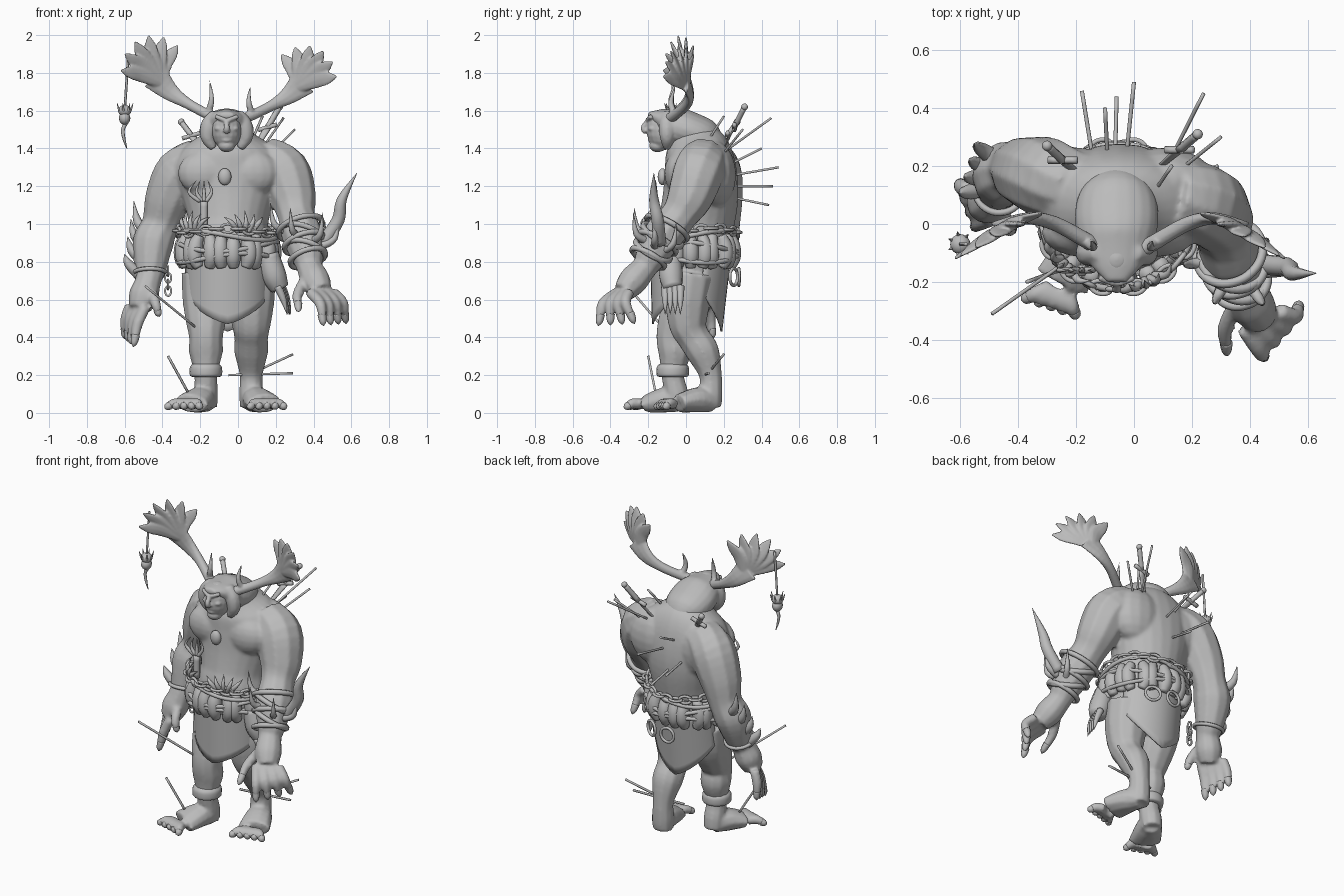
import bpy, bmesh
from math import sin, cos, pi, tau
from mathutils import Vector

default_cube = bpy.data.objects.get("Cube")
if default_cube:
    bpy.data.objects.remove(default_cube, do_unlink=True)

grey = bpy.data.materials.new("plain grey")
grey.use_nodes = True
colour = (.5, .5, .5, 1)
grey.diffuse_color = colour
grey.node_tree.nodes["Principled BSDF"].inputs["Base Color"].default_value = colour
across, depth, upward = Vector((1, 0, 0)), Vector((0, 1, 0)), Vector((0, 0, 1))


def finish(bm, name, voxel=None, rounds=4):
    """Make the object; a voxel size fuses its pieces into one soft skin."""
    bmesh.ops.recalc_face_normals(bm, faces=bm.faces)
    mesh = bpy.data.meshes.new(name)
    bm.to_mesh(mesh)
    bm.free()
    obj = bpy.data.objects.new(name, mesh)
    bpy.context.scene.collection.objects.link(obj)
    mesh.materials.append(grey)
    for face in mesh.polygons:
        face.use_smooth = True
    if voxel:
        skin = obj.modifiers.new("fuse", "REMESH")
        skin.mode, skin.voxel_size, skin.use_smooth_shade = "VOXEL", voxel, True
        soft = obj.modifiers.new("soften", "SMOOTH")
        soft.factor, soft.iterations = .5, rounds
    return obj


def around(count):
    return [tau * k / count for k in range(count)]


def blend(a, b, t):
    return Vector(a).lerp(Vector(b), t)


def fan(first, last, count):
    return [blend(first, last, k / (count - 1)) for k in range(count)]


def spline(pts, closed, sub=4):
    """Smooth a list of tuples with a cubic through every point."""
    count = len(pts)
    at = lambda i: pts[i % count] if closed else pts[max(0, min(count - 1, i))]
    out = []
    for i in range(count if closed else count - 1):
        for t in (step / sub for step in range(sub)):
            out.append([b + t / 2 * (c - a + t * (2*a - 5*b + 4*c - d + t * (3*(b - c) + d - a)))
                        for a, b, c, d in zip(at(i - 1), at(i), at(i + 1), at(i + 2))])
    return out if closed else out + [pts[-1]]


def tube(bm, path, radii, other=None, sides=10, ref=None, closed=False):
    """Sweep an oval along a path; radii lie along ref, the other radii across it."""
    rows = [(*p, r, q) for p, r, q in zip(path, radii, other or radii)]
    rows = spline(rows, closed)
    spots, last, rings = [Vector(row[:3]) for row in rows], len(rows) - 1, []
    span = spots[-1] - spots[0]
    ref = ref or (depth if abs(span.x) > abs(span.z) else across)
    for i, (*_, wide, thick) in enumerate(rows):
        ahead = spots[(i + 1) % len(rows)] if closed else spots[min(i + 1, last)]
        t = (ahead - spots[i - 1 if closed else max(i - 1, 0)]).normalized()
        u = (ref - ref.dot(t) * t).normalized()
        v = t.cross(u)
        rings.append([bm.verts.new(spots[i] + u * cos(a) * wide + v * sin(a) * thick) for a in around(sides)])
    for a, b in zip(rings, rings[1:] + rings[:1] if closed else rings[1:]):
        for k in range(sides):
            bm.faces.new((a[k - 1], a[k], b[k], b[k - 1]))
    if not closed:
        bm.faces.new(rings[0])
        bm.faces.new(rings[-1])


def rod(bm, start, end, radius, sides=6):
    tube(bm, (start, end), (radius, radius), sides=sides)


def thorn(bm, root, bend, tip, radius):
    tube(bm, (root, bend, tip), (radius, radius * .75, .001), sides=8)


def link(bm, centre, normal, radius, thick, along=None, stretch=1):
    """Closed ring, optionally stretched along one direction."""
    normal = Vector(normal).normalized()
    u = along or normal.orthogonal().normalized()
    v = normal.cross(u)
    path = [Vector(centre) + u * cos(a) * radius * stretch + v * sin(a) * radius for a in around(10)]
    tube(bm, path, [thick] * len(path), sides=6, ref=normal, closed=True)


def ball(bm, centre, *size):
    made = bmesh.ops.create_uvsphere(bm, u_segments=16, v_segments=10, radius=1)["verts"]
    bmesh.ops.scale(bm, vec=size, verts=made)
    bmesh.ops.translate(bm, vec=centre, verts=made)


# Body: torso and limbs fused in one skin
body, claws = bmesh.new(), bmesh.new()
heights = (.58, .74, .9, 1, 1.15, 1.29, 1.4, 1.47, 1.54)
widths = (.13, .21, .22, .21, .25, .29, .24, .14, .07)
depths = (.11, .18, .2, .2, .2, .19, .17, .13, .08)
tube(body, [(-.05, .03 + .05 * max(0, sin((z - .9) * 5)), z) for z in heights], widths, depths, sides=24)
arm_radii = (.12, .14, .125, .1, .11, .085, .07, .08, .06)
right_arm = [(-.2, .13, 1.34), (-.3, .16, 1.27), (-.37, .18, 1.13), (-.41, .19, 1), (-.45, .17, .9),
             (-.465, .13, .76), (-.475, .1, .7), (-.5, .08, .62), (-.52, .06, .55)]
left_arm = [(.13, .1, 1.35), (.24, .07, 1.28), (.29, .02, 1.14), (.31, -.04, 1.04), (.34, -.12, .94),
            (.37, -.19, .82), (.38, -.22, .77), (.41, -.28, .7), (.44, -.33, .64)]
for arm in (right_arm, left_arm):
    tube(body, arm, arm_radii)

# Legs share heights and girth, with the right one stepping forward
leg_heights = (.74, .6, .47, .4, .32, .2, .1, .03)
leg_radii = (.13, .125, .105, .09, .09, .062, .065, .06)
for side, stance in ((-1, (.02, 0, -.05, -.07, -.06, -.07, -.05, -.04)), (1, (.03, .01, .01, .04, .09, .13, .13, .13))):
    tube(body, [(-.05 + side * .12, y, z) for y, z in zip(stance, leg_heights)], leg_radii)
    # Chest, shoulder blades and buttocks
    ball(body, (-.05 + side * .12, -.03, 1.27), .15, .085, .12)
    ball(body, (-.05 + side * .15, .15, 1.26), .18, .115, .18)
    ball(body, (-.05 + side * .09, .08, .66), .1, .09, .12)


def clawed(roots, tips, radius, arch):
    """Fingers or toes bent at the middle, each ending in a claw."""
    for root, tip in zip(roots, tips):
        bend = blend(root, tip, .5) + Vector(arch)
        tube(body, (root, bend, blend(bend, tip, .8)), (radius, radius, radius * .75))
        thorn(claws, blend(bend, tip, .6), tip, blend(bend, tip, 1.2), radius * .8)


clawed(fan((-.57, .12, .57), (-.49, .02, .56), 4), fan((-.6, .14, .41), (-.55, -.01, .37), 4), .029, (-.01, 0, .01))
clawed([(-.45, .03, .63)], [(-.42, -.02, .52)], .027, (0, -.02, 0))
clawed(fan((.38, -.36, .64), (.5, -.3, .64), 4), fan((.45, -.46, .48), (.57, -.28, .49), 4), .029, (.02, -.03, .02))
clawed([(.35, -.28, .7)], [(.32, -.44, .55)], .028, (-.02, 0, 0))

# Feet with five toes
for heel, sole, outer, inner in (((-.16, -.03, .05), (-.25, -.2, .05), (-.38, -.26, .03), (-.2, -.32, .03)),
                                 ((.07, .15, .05), (.14, -.04, .05), (.25, -.11, .03), (.06, -.16, .03))):
    tube(body, (heel, blend(heel, sole, .4) + upward * .02, sole), (.055, .08, .1), (.05, .07, .05), ref=across)
    toes = fan(outer, inner, 5)
    clawed([blend(sole, toe, .3) for toe in toes], toes, .028, upward * .015)
finish(body, "body", .01, rounds=6)
finish(claws, "claws")

# Head: skull, chin, nose, brow, cheeks and mouth
head = bmesh.new()
middle = -.06
ball(head, (middle, -.12, 1.5), .08, .09, .11)
ball(head, (middle, -.15, 1.415), .045, .045, .035)
tube(head, [(middle, -.2, 1.55), (middle, -.225, 1.51), (middle, -.21, 1.49)], (.012, .016, .02))
for z, half in ((1.47, .04), (1.445, .03)):
    tube(head, [(middle + s * half, -.19 + abs(s) * .01, z) for s in (-1, 0, 1)], (.008, .013, .008))
for side in (-1, 1):
    rod(head, (middle + side * .01, -.205, 1.55), (middle + side * .06, -.185, 1.57), .013)
    ball(head, (middle + side * .04, -.175, 1.505), .025, .025, .016)
finish(head, "head", .006, rounds=3)

# Hair: swept-back mane with two side locks
hair = bmesh.new()
mane = [(middle, y, z) for y, z in ((-.2, 1.58), (-.14, 1.56), (-.06, 1.52), (.03, 1.49), (.12, 1.45), (.2, 1.41))]
tube(hair, mane, (.035, .09, .13, .145, .12, .03), (.015, .05, .1, .1, .09, .02), sides=20, ref=across)
for side in (-1, 1):
    tube(hair, [(middle + side * out, -.1, z) for out, z in ((.06, 1.59), (.09, 1.53), (.1, 1.46), (.07, 1.4))], (.025, .045, .04, .02))
finish(hair, "hair", .009)


# Antlers: beam, brow prong and a broad webbed palm ending in tines
def antler(name, side, reach, lift):
    bm = bmesh.new()
    spot = lambda x, y, z: Vector((-.04 + side * x * reach, y, 1.55 + (z - 1.55) * lift))
    beam = [spot(.05, -.1, 1.55), spot(.12, -.06, 1.58), spot(.23, 0, 1.64), spot(.32, .02, 1.7), spot(.4, 0, 1.78)]
    tube(bm, beam, (.03, .028, .026, .022, .014), (.03, .028, .03, .05, .08), ref=depth)
    thorn(bm, beam[1], spot(.1, -.08, 1.66), spot(.11, -.05, 1.77), .02)
    for k in range(6):
        angle = 2.2 - k * .43
        tip = spot(.39 + .19 * cos(angle), -.02 - .1 * cos(angle), 1.78 + .22 * sin(angle + .1))
        path = [blend(beam[-2], beam[-1], .6), blend(beam[-1], tip, .4), blend(beam[-1], tip, .75), tip]
        tube(bm, path, (.016, .013, .01, .005), (.03, .045, .034, .006), ref=depth)
    finish(bm, name, .006, rounds=3)


antler("right_antler", -1, 1, 1)
antler("left_antler", 1, .97, .88)

# Charm: small spiked skull hanging by a cord
charm = bmesh.new()
knot = Vector((-.6, -.07, 1.6))
rod(charm, knot + upward * .3 + across * .02, knot, .007)
ball(charm, knot, .035, .035, .03)
ball(charm, knot - upward * .04, .03, .035, .035)
for a in around(7):
    out = Vector((cos(a), sin(a), 0)) * .03
    thorn(charm, knot + out * .7, knot + out, knot + out * 1.5 + upward * .04, .01)
tail = [knot + across * .012 * sin(k * 2) - upward * .05 * k for k in range(5)]
tube(charm, tail, (.012, .012, .01, .008, .002), sides=6)
finish(charm, "skull_charm")


def waist(angle, z, grow=0):
    return Vector((-.055 + (.23 + grow) * cos(angle), .025 + (.215 + grow) * sin(angle), z))


# Loincloth: front and back panels narrowing to a point
def panel(name, facing, half, drop, tuck, cols=16, rows=8):
    bm, grid = bmesh.new(), []
    for i in range(cols + 1):
        s = 2 * i / cols - 1
        top = waist(facing + s * half, .84)
        length = .2 + drop * (1 - abs(s) ** 1.3)
        grid.append([bm.verts.new((top.x, top.y * (1 - tuck * j / rows), top.z - length * j / rows)) for j in range(rows + 1)])
    for a, b in zip(grid, grid[1:]):
        for j in range(rows):
            bm.faces.new((a[j], a[j + 1], b[j + 1], b[j]))
    finish(bm, name).modifiers.new("cloth", "SOLIDIFY").thickness = .01


panel("front_cloth", -pi / 2, half=1.35, drop=.17, tuck=.05)
panel("back_cloth", pi / 2, half=1.2, drop=.21, tuck=.2)

# Belt: padded rolls held by wavy straps
belt = bmesh.new()
for a in around(22):
    lean = a + .08 * sin(a * 9)
    tube(belt, (waist(a, .94), waist(lean, .88, .01), waist(lean, .82, .01), waist(a, .77)), (.025, .042, .042, .025), sides=10)
for k in range(3):
    path = [waist(a, .94 - .06 * k + .025 * sin(a * 2 + k * 2), .035) for a in around(20)]
    tube(belt, path, [.013] * len(path), sides=6, ref=upward, closed=True)
finish(belt, "padded_belt")

# Chain round the waist, loose wrist links and two hanging rings
chain = bmesh.new()
for k, a in enumerate(around(28)):
    outward, along = Vector((cos(a), sin(a), 0)), Vector((-sin(a), cos(a), 0))
    link(chain, waist(a, .965 + .012 * sin(a * 3), .035), outward if k % 2 else upward, .022, .009, along, stretch=1.6)
for k in range(4):
    link(chain, (-.37, .06, .75 - .035 * k), depth if k % 2 else across, .016, .006, upward, stretch=1.6)
for a in (1.1, 1.6):
    link(chain, waist(a, .72, .04), (cos(a), sin(a), 0), .045, .009)
finish(chain, "chains")

# Forearm wraps, wrist band and ankle cuff
wraps = bmesh.new()
for k, centre in enumerate(fan((.33, -.1, .98), (.37, -.2, .82), 5)):
    link(wraps, centre, (.3 * (-1) ** k, -.5, -.9), .12 - .006 * k, .016)
link(wraps, (-.465, .12, .74), (0, .3, 1), .085, .012)
tube(wraps, [(-.17, -.07, z) for z in (.19, .2, .24, .26)], (.07, .085, .085, .07), sides=16)
finish(wraps, "arm_wraps")

# Horns and thorns bound round both forearms
horns = bmesh.new()
tube(horns, [(.45, -.14, .9), (.53, -.15, 1.02), (.55, -.17, 1.13), (.63, -.17, 1.27)], (.036, .034, .026, .001))
for k, centre in enumerate(fan((.34, -.12, .96), (.37, -.18, .86), 5)):
    out = Vector((cos(k - 3), sin(k - 3) * .9, 0))
    thorn(horns, centre + out * .08, centre + out * .15 + upward * .04, centre + out * .17 + upward * .15, .022)
for k, centre in enumerate(fan((-.46, .21, .94), (-.51, .12, .72), 4)):
    out = Vector((-.07, .05 - .02 * k, .07))
    thorn(horns, centre, centre + out, centre + out * 1.3 + upward * (.09 - .02 * k), .032)
finish(horns, "forearm_horns")

# Arrows and shafts stuck in back and legs
shafts = bmesh.new()
for x, y, z in ((-.18, .46, 1.2), (-.06, .44, 1.1), (0, .49, 1.3), (.24, .45, 1.56), (.3, .3, 1.5), (-.1, .4, 1.4), (.13, .2, 1.57)):
    rod(shafts, (x, y, z), (x * .6 - .03, min(.2, y - .12), .6 + z / 2), .007)
for outer, inner in (((.29, .2, .31), (.03, .1, .19)), ((.29, .12, .21), (-.05, .09, .2)),
                     ((-.37, -.2, .3), (-.26, -.16, .1)), ((-.49, -.31, .67), (-.22, -.12, .45))):
    rod(shafts, outer, inner, .007)
finish(shafts, "arrow_shafts")

# Two daggers in the shoulders
daggers = bmesh.new()
for pommel, point in (((-.3, .27, 1.54), (-.18, .16, 1.38)), ((.22, .31, 1.62), (.08, .19, 1.38))):
    guard, bar = blend(pommel, point, .45), Vector((.05, 0, .015))
    ball(daggers, pommel, .018, .018, .018)
    rod(daggers, pommel, guard, .016)
    rod(daggers, guard - bar, guard + bar, .013)
    tube(daggers, (guard, point), (.02, .012), (.006, .004), sides=6)
finish(daggers, "daggers")

# Trophies: medallion, withered hand, belt tufts and a hanging paw
trophies = bmesh.new()
ball(trophies, (-.07, -.125, 1.25), .035, .025, .045)
wrist = Vector((-.18, -.16, 1.12))
rod(trophies, wrist - upward * .14, wrist, .022)
for k in range(4):
    spread = across * .02 * (k - 2)
    thorn(trophies, wrist + spread / 2, wrist + spread * 2 + upward * .05, wrist + spread + upward * .11, .012)
for facing in (-2.4, -1.2):
    for lean in (-.3, -.15, 0, .15, .3):
        a = facing + lean / 2
        thorn(trophies, waist(a, .96, .02), waist(a + lean / 2, 1.01, .04), waist(a + lean, 1.07 - abs(lean) / 9, .02), .016)
tube(trophies, [(.16, -.08, .84), (.19, -.08, .73), (.22, -.07, .66)], (.055, .065, .05))
for root in fan((.21, -.11, .67), (.23, -.03, .67), 4):
    thorn(trophies, root, root + Vector((.03, 0, -.07)), root + Vector((.05, 0, -.15)), .022)
finish(trophies, "trophies")
